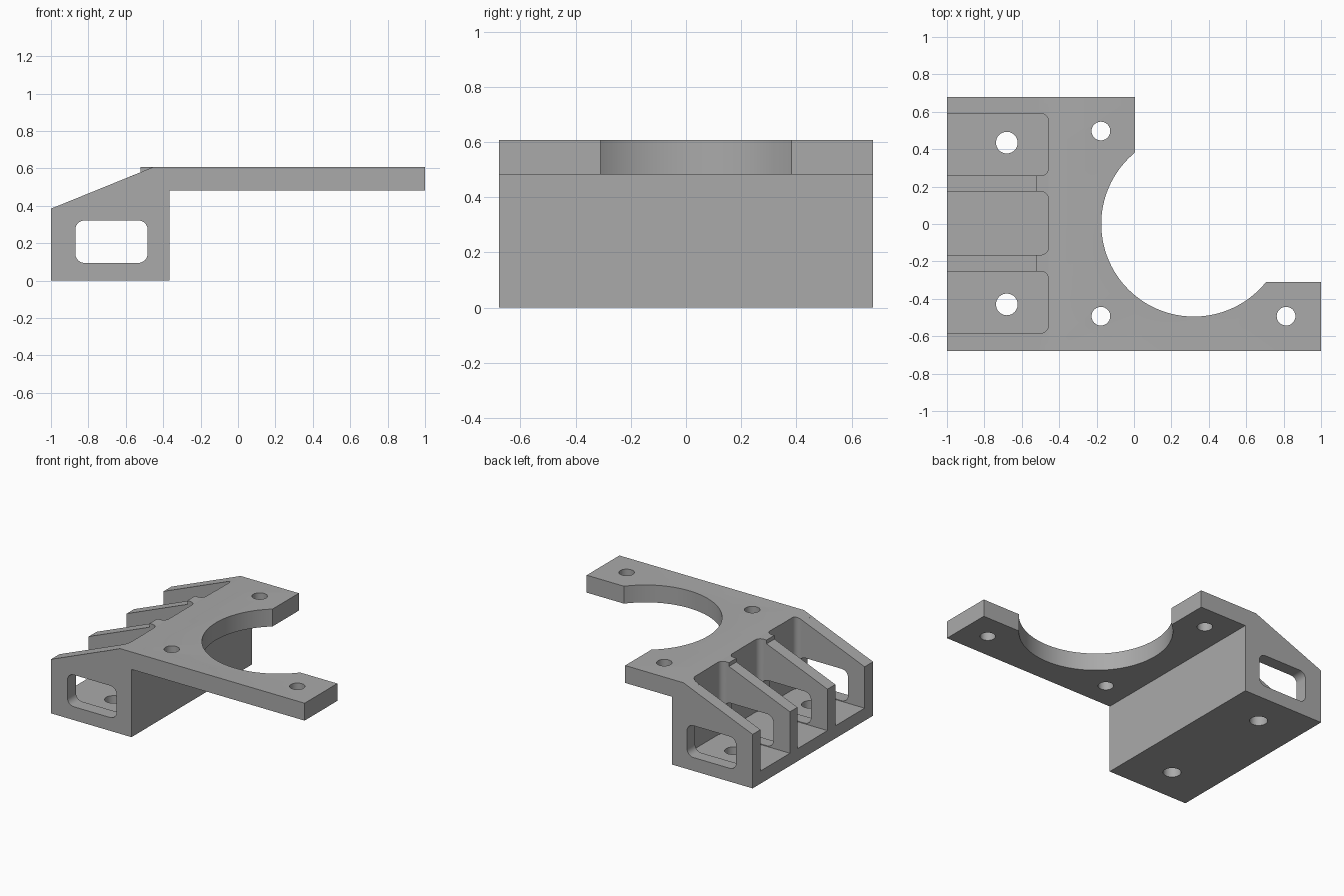
import bpy, bmesh, math
from mathutils import Vector

if "Cube" in bpy.data.objects:
    bpy.data.objects.remove(bpy.data.objects["Cube"])

grey = bpy.data.materials.new("plain grey")
grey.use_nodes = True
grey.diffuse_color = (0.4, 0.4, 0.4, 1)
grey.node_tree.nodes["Principled BSDF"].inputs["Base Color"].default_value = (0.4, 0.4, 0.4, 1)

TOP, HALF_WIDTH, BASE_END, PLATE_BOTTOM = 0.607, 0.678, -0.365, 0.483


def prism(name, outline, low, high, axis="Z"):
    """Extrude an outline along Z (points are x, y) or Y (points are x, z)."""
    def place(p, t):
        return Vector((p[0], p[1], t)) if axis == "Z" else Vector((p[0], t, p[1]))
    bm = bmesh.new()
    face = bm.faces.new([bm.verts.new(place(p, low)) for p in outline])
    moved = bmesh.ops.extrude_face_region(bm, geom=[face])["geom"]
    shift = place((0, 0), high - low)
    bmesh.ops.translate(bm, vec=shift, verts=[v for v in moved if isinstance(v, bmesh.types.BMVert)])
    bmesh.ops.recalc_face_normals(bm, faces=bm.faces)
    mesh = bpy.data.meshes.new(name)
    bm.to_mesh(mesh)
    bm.free()
    mesh.materials.append(grey)
    obj = bpy.data.objects.new(name, mesh)
    bpy.context.collection.objects.link(obj)
    return obj


def arc(cx, cy, r, start, end, steps):
    angles = [start + (end - start) * i / steps for i in range(steps + 1)]
    return [(cx + r * math.cos(a), cy + r * math.sin(a)) for a in angles]


def rounded_rect(x0, x1, y0, y1, r):
    corners = [(x1 - r, y1 - r), (x0 + r, y1 - r), (x0 + r, y0 + r), (x1 - r, y0 + r)]
    quarter = math.pi / 2
    return [p for i, c in enumerate(corners) for p in arc(*c, r, i * quarter, (i + 1) * quarter, 8)]


def circle(x, y, r):
    return arc(x, y, r, 0, math.tau, 40)[:-1]


# Side profile: sloped base with a thin plate reaching out at the top
bracket = prism("bracket", [
    (-1, 0), (BASE_END, 0), (BASE_END, PLATE_BOTTOM), (1, PLATE_BOTTOM), (1, TOP),
    (-0.52, TOP), (-0.52, 0.58), (-1, 0.385)], -HALF_WIDTH, HALF_WIDTH, "Y")
cutters = []

# Large round opening with the missing back corner
cx, radius = 0.32, 0.495
left_angle = math.acos((0.005 - cx) / radius)
right_angle = math.tau + math.asin(-0.31 / radius)
opening = arc(cx, 0, radius, left_angle, right_angle, 64)
opening += [(1.2, -0.31), (1.2, 0.9), (0.005, 0.9)]
cutters.append(prism("opening_cutter", opening, 0.4, 0.8))

# Three pockets, open at the outer end and at the top
for y0, y1 in [(-0.583, -0.253), (-0.165, 0.173), (0.258, 0.59)]:
    cutters.append(prism("pocket_cutter", rounded_rect(-1.2, -0.458, y0, y1, 0.04), 0.09, 0.8))

# Rounded window through all four ribs
window = rounded_rect(-0.87, -0.483, 0.095, 0.322, 0.05)
cutters.append(prism("window_cutter", window, -0.9, 0.9, "Y"))

# Outer ribs slope right up to the top; the inner ones keep a small lip
wedge = [(-0.6, 0.547), (-0.455, TOP), (-0.455, 0.8), (-0.6, 0.8)]
for y0, y1 in [(-0.9, -0.4), (0.4, 0.9)]:
    cutters.append(prism("slope_cutter", wedge, y0, y1, "Y"))

# Screw holes in the base floor and in the plate
for y in (-0.43, 0.435):
    cutters.append(prism("base_hole_cutter", circle(-0.68, y, 0.058), -0.1, 0.2))
for x, y in [(-0.177, 0.497), (-0.177, -0.493), (0.813, -0.493)]:
    cutters.append(prism("plate_hole_cutter", circle(x, y, 0.05), 0.4, 0.8))

# Carve everything out, then drop the cutters
for cutter in cutters:
    cutter.hide_render = True
    mod = bracket.modifiers.new("cut", "BOOLEAN")
    mod.operation, mod.solver, mod.object = "DIFFERENCE", "EXACT", cutter
bpy.context.view_layer.objects.active = bracket
bracket.select_set(True)
for mod in list(bracket.modifiers):
    bpy.ops.object.modifier_apply(modifier=mod.name)
for cutter in cutters:
    bpy.data.objects.remove(cutter)

bpy.ops.object.select_all(action="DESELECT")
bracket.select_set(True)
bpy.ops.object.shade_smooth_by_angle(angle=math.radians(30))
